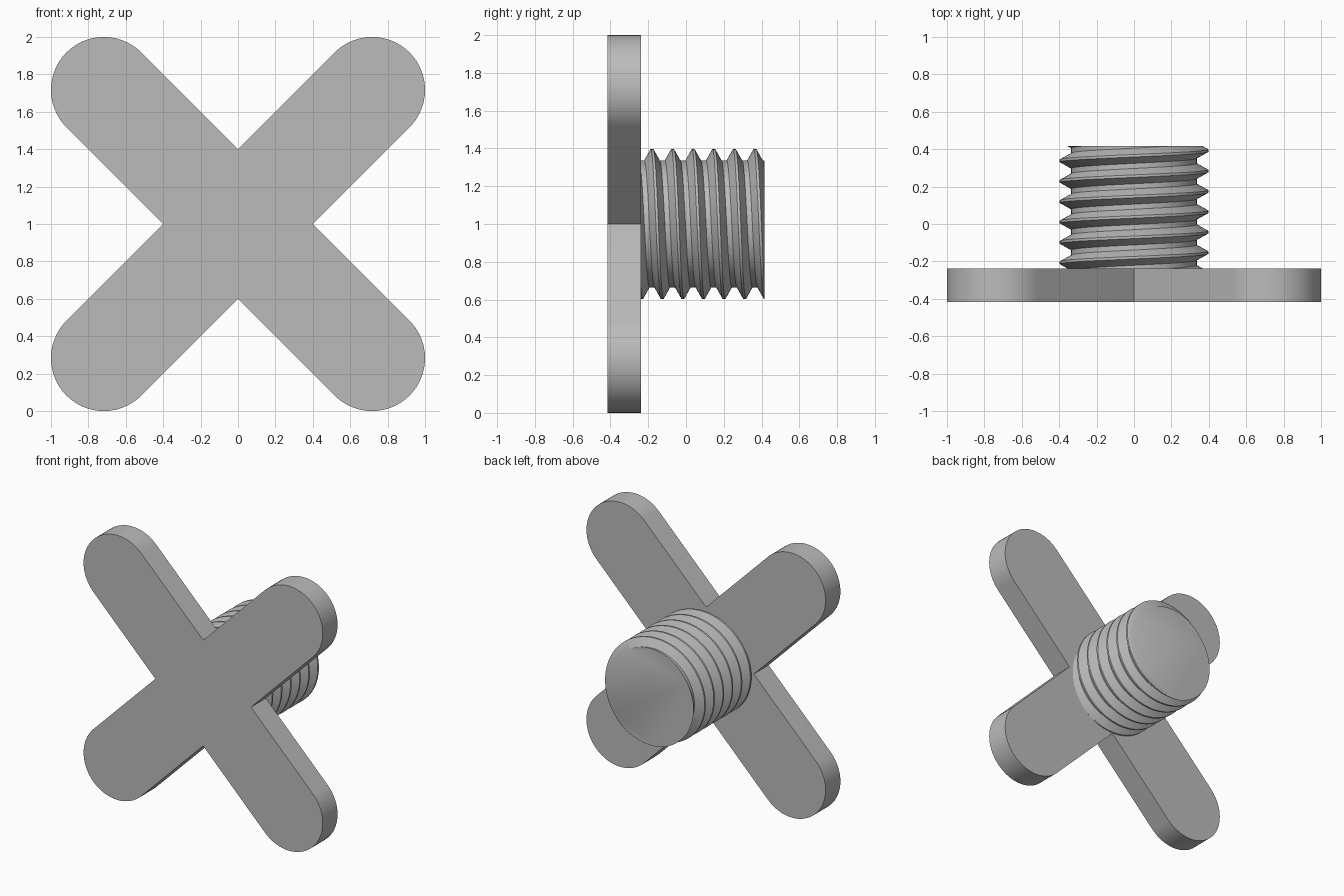
import bpy
import bmesh
from math import sin, cos, pi, sqrt

cube = bpy.data.objects.get("Cube")
if cube:
    bpy.data.objects.remove(cube, do_unlink=True)

GREY = (0.5, 0.5, 0.5, 1.0)
FRONT, PLATE_BACK, BACK = -0.416, -0.239, 0.416
CENTRE_Z = 1.0

grey = bpy.data.materials.new("plain_grey")
grey.use_nodes = True
grey.diffuse_color = GREY
grey.node_tree.nodes["Principled BSDF"].inputs["Base Color"].default_value = GREY


def finish(bm, name):
    """Turn a bmesh into a shaded, coloured object."""
    bmesh.ops.recalc_face_normals(bm, faces=bm.faces)
    mesh = bpy.data.meshes.new(name)
    bm.to_mesh(mesh)
    bm.free()
    mesh.materials.append(grey)
    obj = bpy.data.objects.new(name, mesh)
    bpy.context.collection.objects.link(obj)
    bpy.ops.object.select_all(action="DESELECT")
    obj.select_set(True)
    bpy.context.view_layer.objects.active = obj
    bpy.ops.object.shade_smooth_by_angle(angle=pi / 6)
    return obj


# Cross handle: four round-ended arms, extruded
half_width = 0.4 / sqrt(2)
tip = 1 - half_width
bm = bmesh.new()
outline = []
ARC = 32
for arm in range(4):
    a = pi / 4 + arm * pi / 2
    sx, sz = (1 if cos(a) > 0 else -1), (1 if sin(a) > 0 else -1)
    for i in range(ARC + 1):
        t = a - pi / 2 + pi * i / ARC
        outline.append((sx * tip + half_width * cos(t), sz * tip + half_width * sin(t)))
    notch = a + pi / 4
    outline.append((0.4 * cos(notch), 0.4 * sin(notch)))
face = bm.faces.new([bm.verts.new((x, FRONT, CENTRE_Z + z)) for x, z in outline])
side = bmesh.ops.extrude_face_region(bm, geom=[face])
bmesh.ops.translate(bm, vec=(0, PLATE_BACK - FRONT, 0),
                    verts=[v for v in side["geom"] if isinstance(v, bmesh.types.BMVert)])
finish(bm, "cross_handle")

# Threaded shaft: trapezoid thread profile swept along a helix
PITCH, CREST, ROOT = 0.109, 0.397, 0.336
STEPS, TURNS = 96, 11
START = -0.18 - 3 * PITCH       # crest position at the top of the first turn
profile = [(-1 / 16, CREST), (1 / 16, CREST), (3 / 8, ROOT), (5 / 8, ROOT), (15 / 16, CREST)]
bm = bmesh.new()
previous = None
for i in range(STEPS * TURNS + 1):
    a = 2 * pi * i / STEPS
    shift = START + PITCH * i / STEPS
    row = [bm.verts.new((r * sin(a), shift + PITCH * p, CENTRE_Z + r * cos(a)))
           for p, r in profile]
    if previous:
        for j in range(len(row) - 1):
            bm.faces.new((previous[j], previous[j + 1], row[j + 1], row[j]))
    previous = row
bmesh.ops.remove_doubles(bm, verts=bm.verts, dist=0.0002)

# Trim both ends flat and cap them
for y, direction in ((BACK, 1), (-0.3, -1)):
    cut = bmesh.ops.bisect_plane(bm, geom=bm.verts[:] + bm.edges[:] + bm.faces[:],
                                 dist=1e-6, plane_co=(0, y, 0),
                                 plane_no=(0, direction, 0), clear_outer=True)
    rim = [e for e in cut["geom_cut"] if isinstance(e, bmesh.types.BMEdge)]
    bmesh.ops.edgeloop_fill(bm, edges=rim)
finish(bm, "threaded_shaft")
